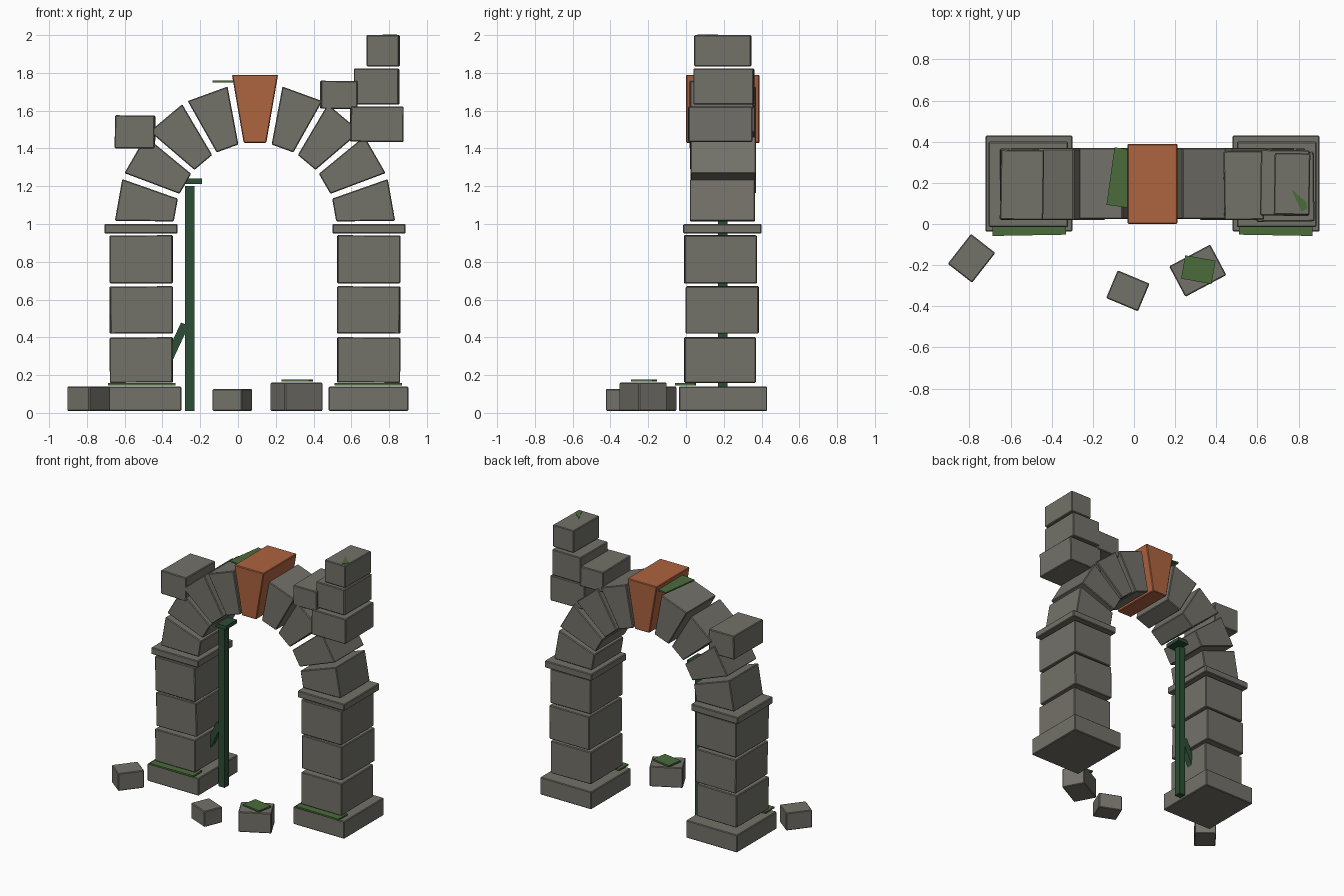
import bpy, bmesh
from math import radians, sin, cos
from mathutils import Matrix, Euler

if "Cube" in bpy.data.objects:
    bpy.data.objects.remove(bpy.data.objects["Cube"])


def mat(name, r, g, b):
    m = bpy.data.materials.new(name)
    m.diffuse_color = (r, g, b, 1)
    m.use_nodes = True
    m.node_tree.nodes["Principled BSDF"].inputs["Base Color"].default_value = m.diffuse_color
    return m


STONE = mat("stone", 0.17, 0.165, 0.14)
CLAY = mat("orange_stone", 0.42, 0.125, 0.05)
MOSS = mat("moss", 0.07, 0.15, 0.045)
VINE = mat("vine", 0.025, 0.075, 0.035)


def finish(name, bm, material, bevel):
    bmesh.ops.recalc_face_normals(bm, faces=bm.faces)
    if bevel:
        bmesh.ops.bevel(bm, geom=bm.edges[:], offset=bevel, segments=1, affect='EDGES')
    me = bpy.data.meshes.new(name)
    bm.to_mesh(me)
    bm.free()
    me.materials.append(material)
    ob = bpy.data.objects.new(name, me)
    bpy.context.collection.objects.link(ob)
    return ob


def block(name, x, y, z, rot=(0, 0, 0), material=STONE, bevel=0.005):
    """Box from (min, max) ranges, turned about its centre by degrees."""
    bm = bmesh.new()
    bmesh.ops.create_cube(bm, size=1)
    size = [r[1] - r[0] for r in (x, y, z)]
    bmesh.ops.scale(bm, vec=size, verts=bm.verts)
    ob = finish(name, bm, material, bevel)
    ob.location = [(r[0] + r[1]) / 2 for r in (x, y, z)]
    ob.rotation_euler = Euler([radians(a) for a in rot])
    return ob


def turned(name, cx, cy, w, d, z, angle, material=STONE, bevel=0.005):
    return block(name, (cx - w / 2, cx + w / 2), (cy - d / 2, cy + d / 2), z,
                 (0, 0, angle), material, bevel)


def wedge(name, profile, y, material=STONE):
    """Front-view outline extruded through y."""
    bm = bmesh.new()
    a = [bm.verts.new((px, y[0], pz)) for px, pz in profile]
    b = [bm.verts.new((px, y[1], pz)) for px, pz in profile]
    bm.faces.new(a)
    bm.faces.new(b[::-1])
    n = len(a)
    for i in range(n):
        bm.faces.new((a[i], b[i], b[(i + 1) % n], a[(i + 1) % n]))
    return finish(name, bm, material, 0.005)


# Piers: plinth, three courses, impost, moss strip at the foot
CX = 0.09
courses = [((0.16, 0.40), (-0.01, 0.37), 0.4), ((0.42, 0.67), (0.00, 0.385), -0.5),
           ((0.685, 0.94), (-0.01, 0.375), 0.5)]
for side, s in (("left", -1), ("right", 1)):
    def span(near, far):
        return tuple(sorted((CX + s * near, CX + s * far)))
    block(f"{side}_plinth", span(0.39, 0.812), (-0.037, 0.43), (0.01, 0.14))
    for i, (z, y, tilt) in enumerate(courses):
        block(f"{side}_pier_block_{i + 1}", span(0.436, 0.768), y, z, (0, 0.3 * s, tilt * s))
    block(f"{side}_impost", span(0.41, 0.797), (-0.015, 0.40), (0.95, 1.0))
    block(f"{side}_foot_moss", span(0.422, 0.778), (-0.055, 0.05), (0.146, 0.158),
          (0, 0, 1 if s < 0 else -1), MOSS, 0)

# Arch ring: wedge stones either side of the keystone
for i in range(9):
    if i == 4:
        continue
    mid = 10 + 20 * i
    pts = [(CX + r * cos(radians(mid + a)), 1 + r * sin(radians(mid + a)))
           for r, a in ((0.43, -8.2), (0.742, -8.7), (0.742, 8.7), (0.43, 8.2))]
    wedge(f"arch_stone_{i + 1}", pts, (0.02 + 0.004 * (i % 2), 0.366 + 0.004 * (i % 2)))
wedge("keystone", [(0.03, 1.43), (0.15, 1.43), (0.212, 1.79), (-0.032, 1.79)], (0.0, 0.39), CLAY)

# Remains of the wall above the arch
block("left_wall_block", (-0.65, -0.44), (0.02, 0.36), (1.40, 1.575), (0, 0.5, -0.8))
block("right_wall_block_low", (0.595, 0.875), (0.012, 0.35), (1.435, 1.622), (0, 0.5, 0.6))
block("right_wall_block_mid", (0.615, 0.852), (0.04, 0.36), (1.632, 1.823), (0, 0, -0.8))
block("right_wall_block_top", (0.682, 0.855), (0.045, 0.345), (1.835, 2.0), (0, 0, -1))
block("inner_wall_block", (0.437, 0.63), (0.02, 0.355), (1.61, 1.758), (0, 0.3, 0.8))

# Moss on the arch crown and on the highest block
block("crown_moss", (-0.115, 0.06), (0.08, 0.362), (1.75, 1.76), (0, 0, -8), MOSS, 0)
bm = bmesh.new()
bm.faces.new([bm.verts.new(p) for p in
              ((0.765, 0.17, 2.0), (0.815, 0.06, 2.0), (0.842, 0.075, 2.0), (0.838, 0.105, 2.0))])
ext = bmesh.ops.extrude_face_region(bm, geom=bm.faces[:])
for v in ext["geom"]:
    if isinstance(v, bmesh.types.BMVert):
        v.co.z += 0.003
finish("top_moss", bm, MOSS, 0)

# Fallen stones
turned("fallen_stone_left", -0.79, -0.167, 0.15, 0.184, (0.01, 0.14), -38)
turned("fallen_stone_middle", -0.03, -0.325, 0.168, 0.146, (0.01, 0.127), -22.7)
turned("fallen_stone_right", 0.31, -0.227, 0.226, 0.168, (0.01, 0.16), 28)
turned("fallen_stone_moss", 0.313, -0.222, 0.15, 0.115, (0.166, 0.178), -10, MOSS, 0)

# Climbing vine: stem, tip and side shoot
block("vine_stem", (-0.28, -0.23), (0.17, 0.22), (0.01, 1.2), (0, 0, 0), VINE, 0)
block("vine_tip", (-0.32, -0.19), (0.13, 0.26), (1.213, 1.24), (0, 0, 0), VINE, 0)
block("vine_shoot", (-0.352, -0.308), (0.173, 0.217), (0.25, 0.48), (0, 25, 0), VINE, 0)
